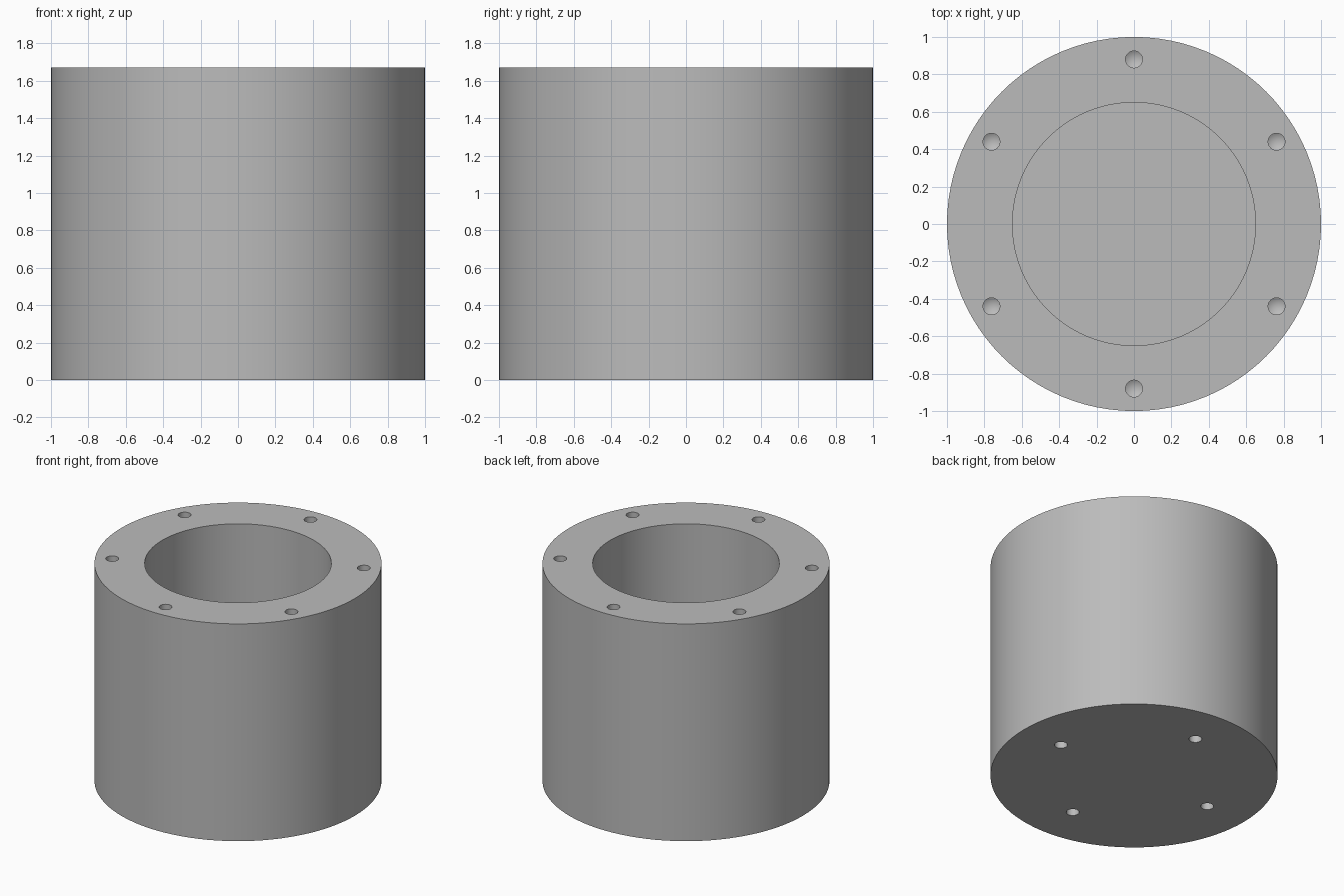
import bpy, bmesh, math
from mathutils import Matrix

if "Cube" in bpy.data.objects:
    bpy.data.objects.remove(bpy.data.objects["Cube"])

HEIGHT, OUTER, INNER, FLOOR = 1.67, 1.0, 0.65, 0.33
HOLE = 0.045

grey = bpy.data.materials.new("machined grey")
grey.diffuse_color = (0.5, 0.5, 0.5, 1)
grey.use_nodes = True
grey.node_tree.nodes["Principled BSDF"].inputs["Base Color"].default_value = grey.diffuse_color


def lathe(bm, profile, sides, matrix=Matrix()):
    """Revolve (radius, z) points around z; zero radius gives a single tip."""
    rings = []
    for r, z in profile:
        if r == 0:
            rings.append([bm.verts.new(matrix @ Matrix.Translation((0, 0, z)).translation)] * sides)
        else:
            ring = []
            for i in range(sides):
                a = 2 * math.pi * i / sides
                p = Matrix.Translation((r * math.cos(a), r * math.sin(a), z)).translation
                ring.append(bm.verts.new(matrix @ p))
            rings.append(ring)
    for low, high in zip(rings, rings[1:]):
        for i in range(sides):
            j = (i + 1) % sides
            bm.faces.new(dict.fromkeys((low[i], low[j], high[j], high[i])))
    # close flat ends
    for ring in (rings[0], rings[-1]):
        if ring[0] is not ring[1]:
            bm.faces.new(ring)


def finish(name, bm):
    bmesh.ops.recalc_face_normals(bm, faces=bm.faces)
    mesh = bpy.data.meshes.new(name)
    bm.to_mesh(mesh)
    bm.free()
    mesh.materials.append(grey)
    obj = bpy.data.objects.new(name, mesh)
    bpy.context.collection.objects.link(obj)
    return obj


# Thick-walled cup with a closed floor
bm = bmesh.new()
lathe(bm, [(OUTER, 0), (OUTER, HEIGHT), (INNER, HEIGHT), (INNER, FLOOR)], 96)
cup = finish("cup_housing", bm)

# Drill bits: six into the rim, four into the underside, all with conical tips
bm = bmesh.new()
tip = HOLE / math.tan(math.radians(59))


def drill(count, start, circle, z, direction, depth):
    for k in range(count):
        a = math.radians(start + 360 * k / count)
        place = Matrix.Translation((circle * math.cos(a), circle * math.sin(a), z))
        lathe(bm, [(HOLE, -0.05 * direction), (HOLE, depth * direction),
                   (0, (depth + tip) * direction)], 32, place)


drill(6, 30, 0.88, HEIGHT, -1, 0.25)
drill(4, 0, 0.665, 0, 1, 0.2)
bits = finish("drill_bits", bm)
bits.hide_render = True

# Cut the holes, then smooth the round walls
cut = cup.modifiers.new("holes", "BOOLEAN")
cut.object = bits
cut.operation = "DIFFERENCE"
cut.solver = "EXACT"
bpy.context.view_layer.objects.active = cup
cup.select_set(True)
bpy.ops.object.modifier_apply(modifier=cut.name)
bpy.data.objects.remove(bits)
bpy.ops.object.shade_smooth_by_angle(angle=math.radians(30))
